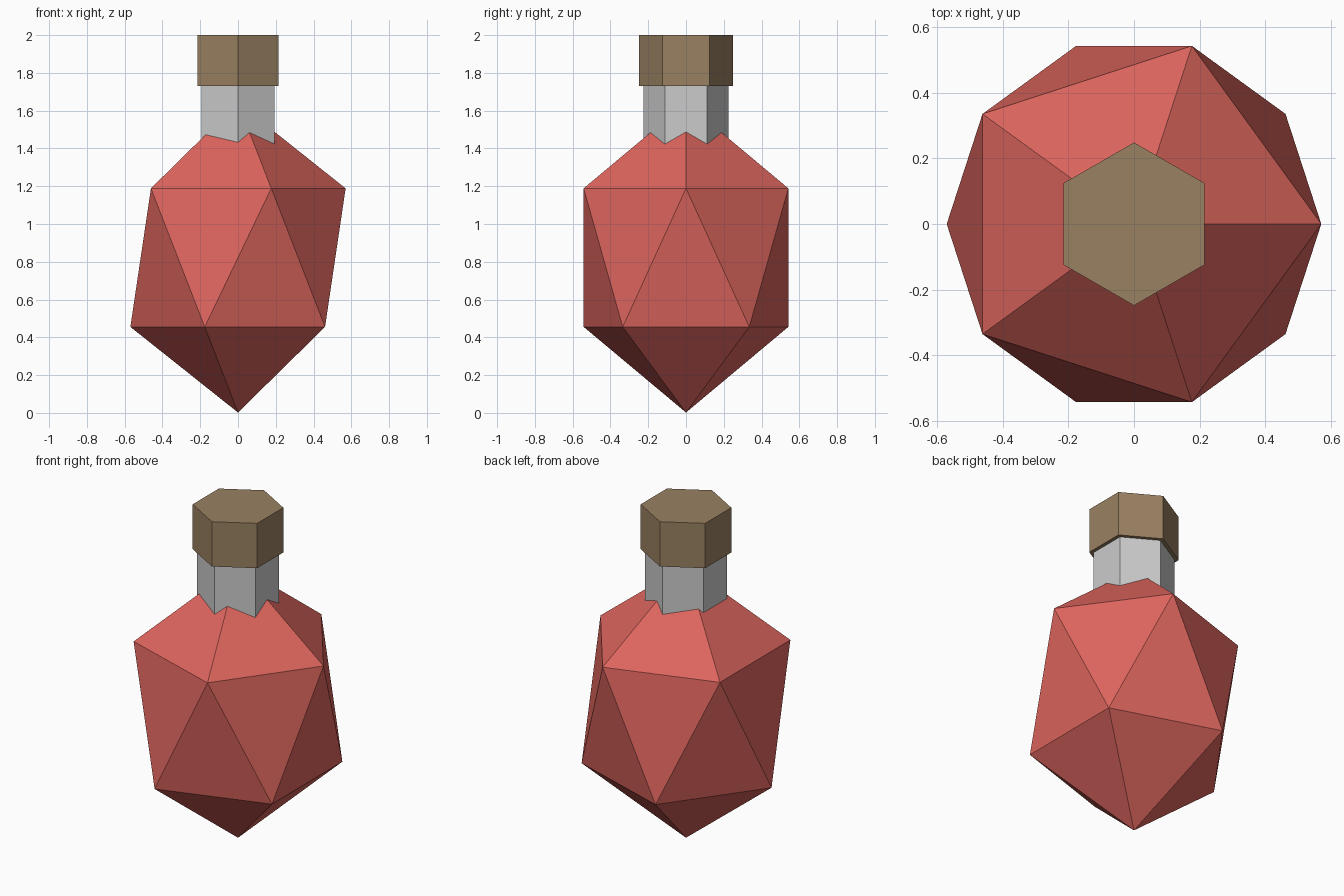
import bpy

if "Cube" in bpy.data.objects:
    bpy.data.objects.remove(bpy.data.objects["Cube"])


def colour(obj, name, rgb):
    mat = bpy.data.materials.new(name)
    mat.diffuse_color = (*rgb, 1)
    mat.use_nodes = True
    mat.node_tree.nodes["Principled BSDF"].inputs["Base Color"].default_value = mat.diffuse_color
    obj.data.materials.append(mat)


def hex_prism(name, radius, z0, z1):
    bpy.ops.mesh.primitive_cylinder_add(vertices=6, radius=radius, depth=z1 - z0,
                                        location=(0, 0, (z0 + z1) / 2))
    obj = bpy.context.object
    obj.name = name
    return obj


# Faceted flask body: a stretched icosahedron standing on its point
bpy.ops.mesh.primitive_ico_sphere_add(subdivisions=1, radius=1, location=(0, 0, 0.822))
body = bpy.context.object
body.name = "flask_body"
body.scale = (0.637, 0.637, 0.82)
bpy.ops.object.transform_apply(location=False, rotation=False, scale=True)
colour(body, "red_liquid", (0.72, 0.13, 0.11))

# Hexagonal glass neck, sunk into the body and the stopper
hex_prism("neck", 0.224, 1.38, 1.76)

# Hexagonal cork stopper
cork = hex_prism("stopper", 0.248, 1.73, 2.0)
colour(cork, "cork_brown", (0.32, 0.22, 0.12))
